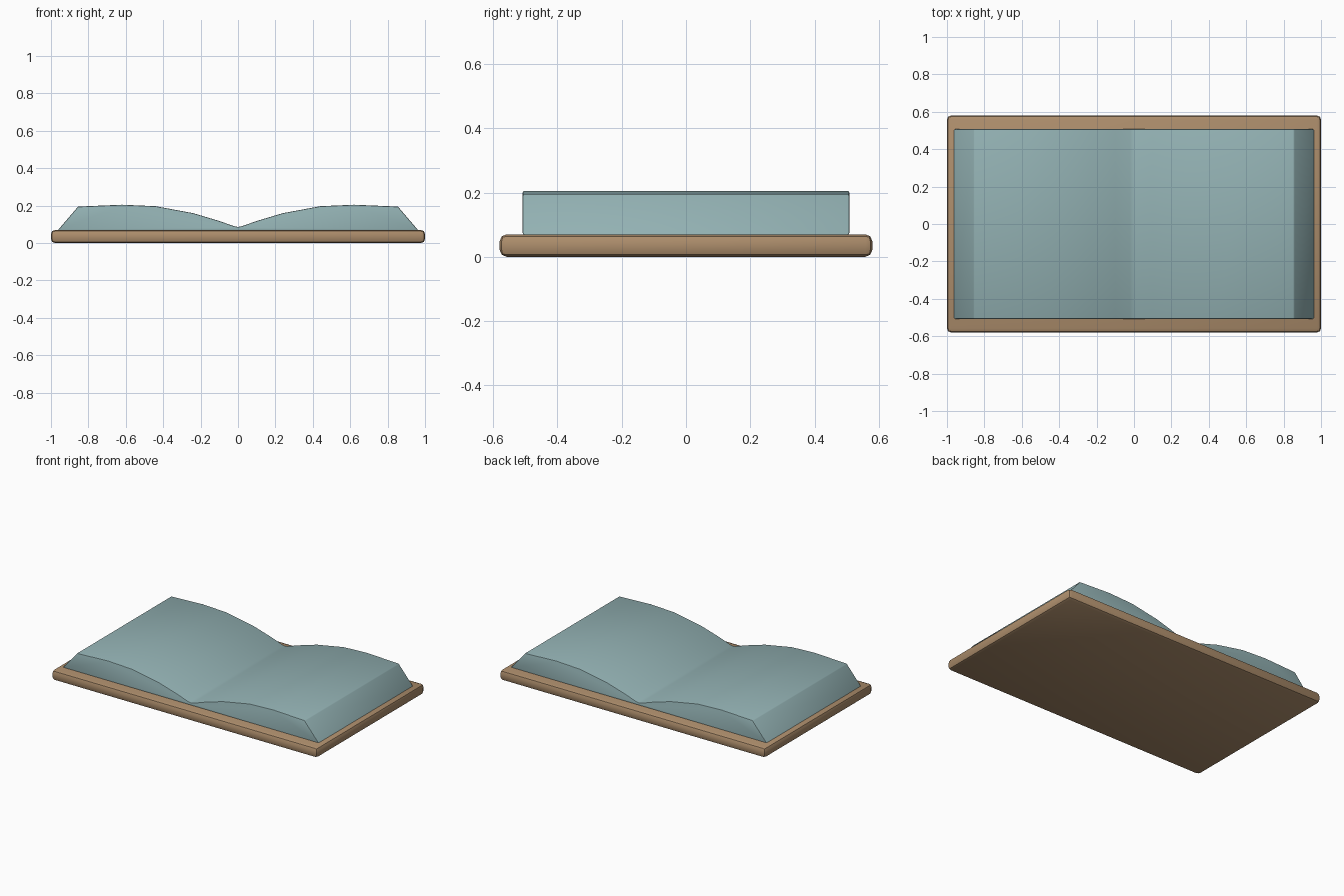
import bpy, bmesh

if "Cube" in bpy.data.objects:
    bpy.data.objects.remove(bpy.data.objects["Cube"])

def material(name, color):
    m = bpy.data.materials.new(name)
    m.diffuse_color = color
    m.use_nodes = True
    m.node_tree.nodes["Principled BSDF"].inputs["Base Color"].default_value = m.diffuse_color
    return m

def extrude_profile(name, pts, half_depth, mat, bevel, segments):
    # closed x-z outline drawn along y, with softened edges
    bm = bmesh.new()
    face = bm.faces.new([bm.verts.new((x, -half_depth, z)) for x, z in pts])
    ext = bmesh.ops.extrude_face_region(bm, geom=[face])
    moved = [g for g in ext["geom"] if isinstance(g, bmesh.types.BMVert)]
    bmesh.ops.translate(bm, verts=moved, vec=(0, 2 * half_depth, 0))
    bmesh.ops.recalc_face_normals(bm, faces=bm.faces)
    mesh = bpy.data.meshes.new(name)
    bm.to_mesh(mesh)
    bm.free()
    mesh.materials.append(mat)
    ob = bpy.data.objects.new(name, mesh)
    bpy.context.collection.objects.link(ob)
    mod = ob.modifiers.new("soft_edges", "BEVEL")
    mod.width = bevel
    mod.segments = segments
    mod.limit_method = "ANGLE"
    mod.angle_limit = 0.6
    bpy.ops.object.select_all(action="DESELECT")
    ob.select_set(True)
    bpy.context.view_layer.objects.active = ob
    bpy.ops.object.modifier_apply(modifier=mod.name)
    bpy.ops.object.shade_smooth_by_angle(angle=0.6)
    return ob

brown = material("cover_brown", (0.42, 0.27, 0.15, 1))
teal = material("page_teal", (0.29, 0.44, 0.45, 1))

# flat cover board
extrude_profile("cover", [(-1, 0), (1, 0), (1, 0.07), (-1, 0.07)], 0.58, brown, 0.022, 2)

# open page block: right half outline mirrored about the gutter
right = [(0.02, 0.09), (0.1, 0.118), (0.24, 0.16), (0.44, 0.197),
         (0.62, 0.205), (0.855, 0.195), (0.963, 0.069)]
left = [(-x, z) for x, z in reversed(right)]
extrude_profile("pages", left + [(0, 0.086)] + right, 0.508, teal, 0.005, 2)
